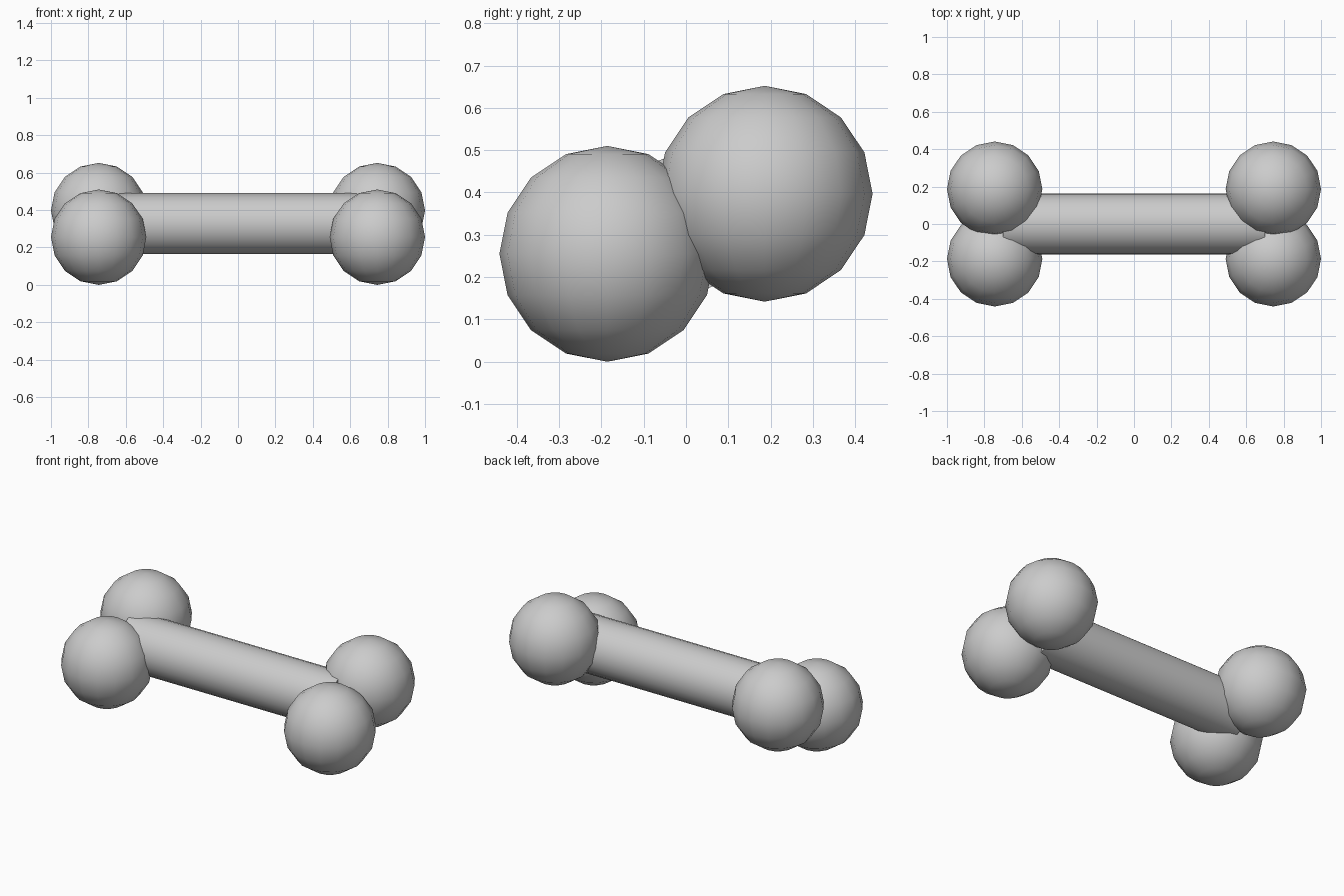
import bpy, math

if "Cube" in bpy.data.objects:
    bpy.data.objects.remove(bpy.data.objects["Cube"])

# Shaft along x
bpy.ops.mesh.primitive_cylinder_add(vertices=24, radius=0.163, depth=1.4,
                                    location=(0, 0, 0.327),
                                    rotation=(0, math.pi / 2, 0))
shaft = bpy.context.object
shaft.name = "bone_shaft"
bpy.ops.object.shade_smooth_by_angle(angle=math.radians(40))


# Rounded knobs: a low front one and a higher back one at each end
def knob(name, x, y, z):
    bpy.ops.mesh.primitive_uv_sphere_add(segments=16, ring_count=8,
                                         radius=0.255, location=(x, y, z))
    bpy.context.object.name = name
    bpy.ops.object.shade_smooth()


for side, sx in (("left", -1), ("right", 1)):
    knob(f"front_knob_{side}", sx * 0.745, -0.186, 0.255)
    knob(f"back_knob_{side}", sx * 0.745, 0.186, 0.397)
